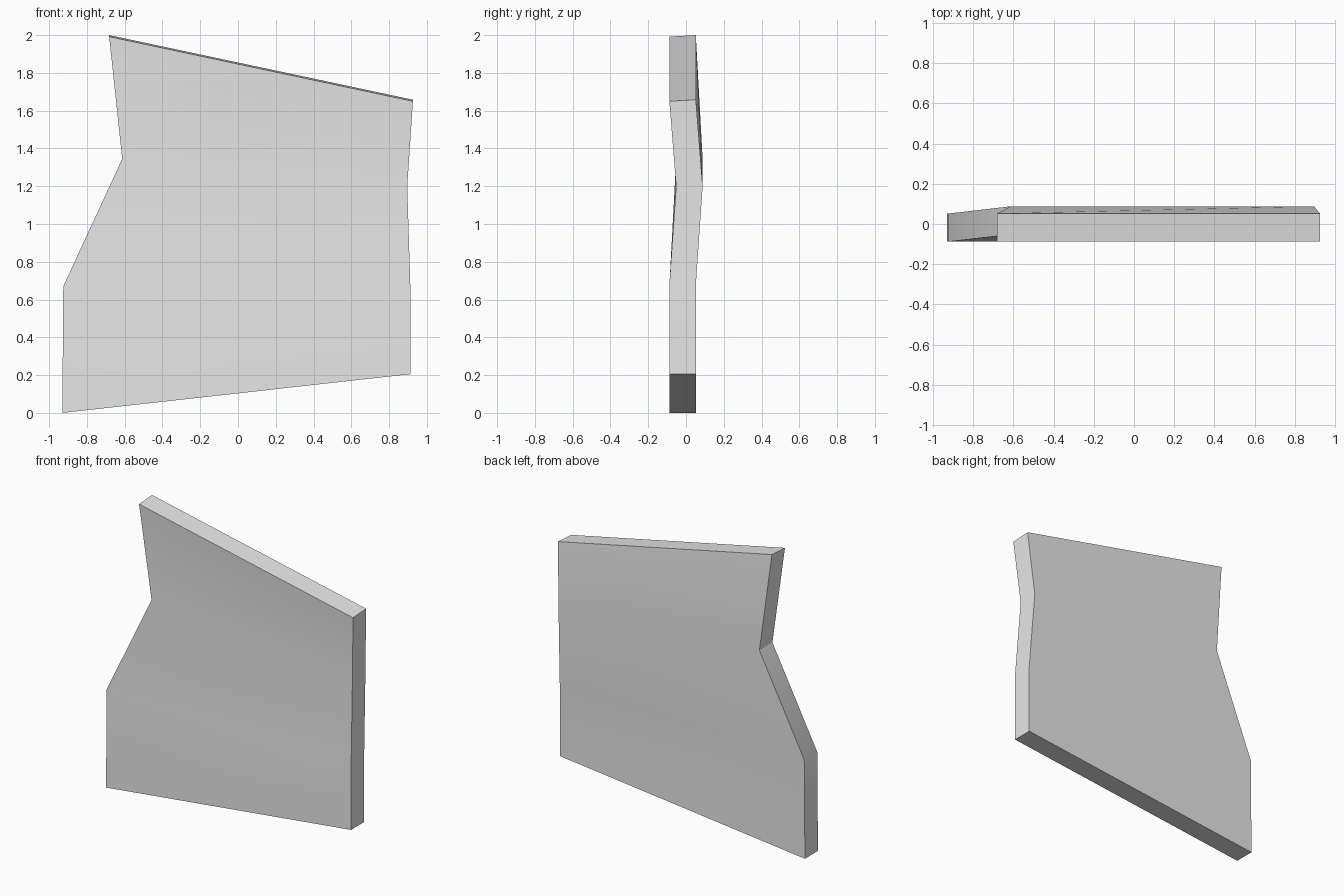
import bpy
import bmesh

cube = bpy.data.objects.get("Cube")
if cube:
    bpy.data.objects.remove(cube, do_unlink=True)

# Light grey finish
grey = bpy.data.materials.new("light_grey")
grey.use_nodes = True
grey.diffuse_color = (0.8, 0.8, 0.8, 1)
grey.node_tree.nodes["Principled BSDF"].inputs["Base Color"].default_value = (0.8, 0.8, 0.8, 1)

THICKNESS = 0.14
TOP_RISE = 0.008

# Rows from bottom to top: left x, left z, right x, right z, front y
rows = [
    (-0.93, 0.0, 0.912, 0.205, -0.088),
    (-0.925, 0.67, 0.912, 0.68, -0.088),
    (-0.613, 1.345, 0.896, 1.2, -0.052),
    (-0.682, 1.992, 0.926, 1.65, -0.088),
]

# Bent panel, lofted through four-cornered cross-sections
bm = bmesh.new()
rings = []
for i, (xa, za, xb, zb, y) in enumerate(rows):
    rise = TOP_RISE if i == len(rows) - 1 else 0
    back = y + THICKNESS
    corners = [(xa, y, za), (xb, y, zb), (xb, back, zb + rise), (xa, back, za + rise)]
    rings.append([bm.verts.new(c) for c in corners])
for low, high in zip(rings, rings[1:]):
    for k in range(4):
        n = (k + 1) % 4
        bm.faces.new((low[k], low[n], high[n], high[k]))
bm.faces.new(rings[0][::-1])
bm.faces.new(rings[-1])
bmesh.ops.recalc_face_normals(bm, faces=bm.faces)

mesh = bpy.data.meshes.new("bent_panel")
bm.to_mesh(mesh)
bm.free()
mesh.materials.append(grey)
panel = bpy.data.objects.new("bent_panel", mesh)
bpy.context.collection.objects.link(panel)

# Soft bends, crisp outer edges
bpy.ops.object.select_all(action='DESELECT')
panel.select_set(True)
bpy.context.view_layer.objects.active = panel
bpy.ops.object.shade_smooth_by_angle(angle=0.52)
